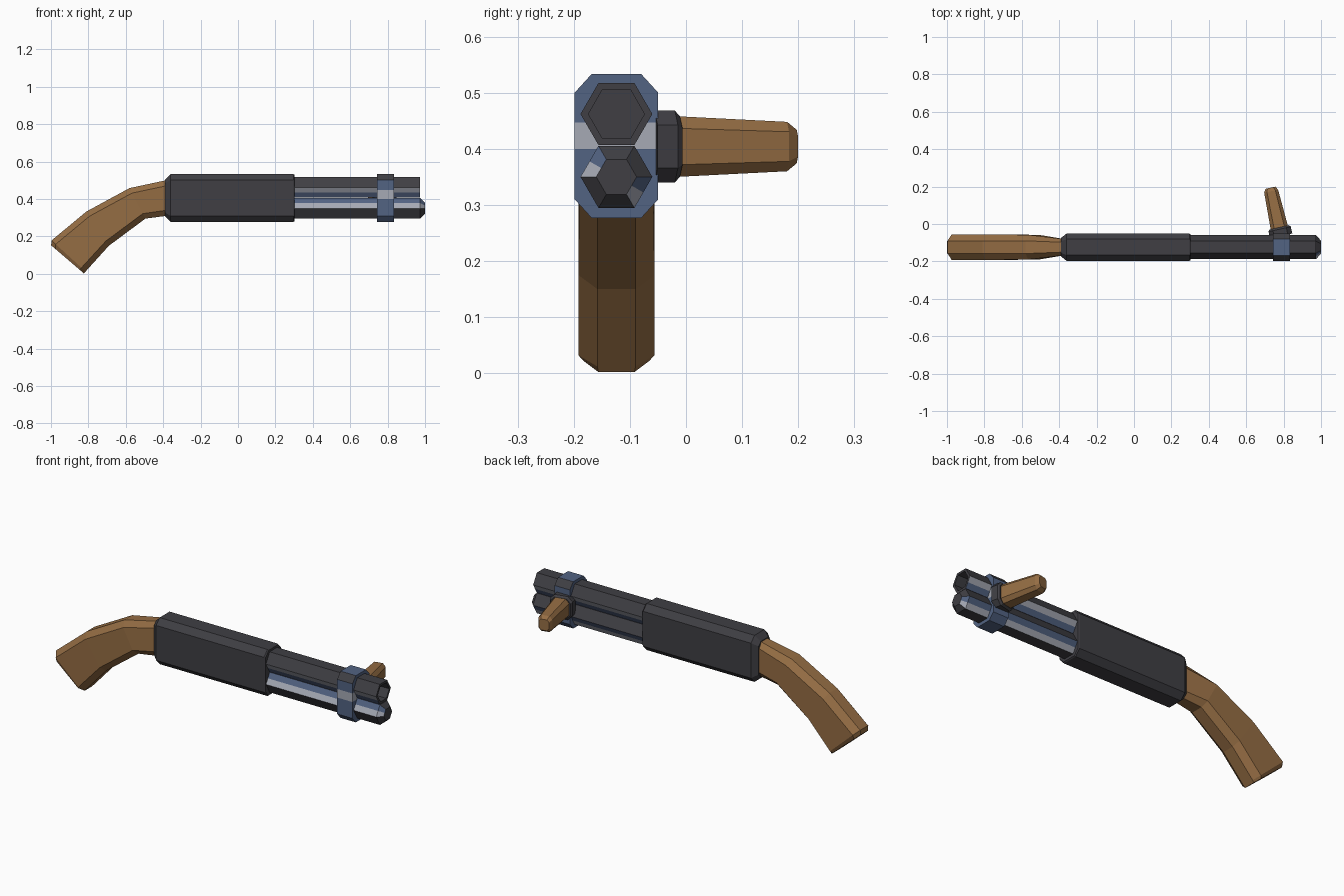
import bpy, bmesh, math
from mathutils import Vector

if "Cube" in bpy.data.objects:
    bpy.data.objects.remove(bpy.data.objects["Cube"])

CY = -0.124  # centre line of the body


def mat(name, rgb):
    m = bpy.data.materials.new(name)
    m.diffuse_color = (*rgb, 1)
    m.use_nodes = True
    m.node_tree.nodes["Principled BSDF"].inputs["Base Color"].default_value = m.diffuse_color
    return m


GREY = mat("dark grey metal", (0.05, 0.049, 0.057))
BLUE = mat("blue steel", (0.085, 0.125, 0.225))
LIGHT = mat("light steel", (0.38, 0.40, 0.46))
WOOD = mat("brown wood", (0.30, 0.153, 0.057))


def loft(name, rings, mats, rule=None, cuts=()):
    """Skin a list of equal rings, cap both ends, colour by rule(side, face)."""
    bm = bmesh.new()
    side = bm.faces.layers.int.new("side")
    vs = [[bm.verts.new(p) for p in r] for r in rings]
    n = len(rings[0])
    for a, b in zip(vs, vs[1:]):
        for i in range(n):
            f = bm.faces.new((a[i], a[(i + 1) % n], b[(i + 1) % n], b[i]))
            f[side] = i
    for r in (vs[0], vs[-1]):
        f = bm.faces.new(r)
        f[side] = -1
    for z in cuts:
        bmesh.ops.bisect_plane(bm, geom=bm.verts[:] + bm.edges[:] + bm.faces[:],
                               plane_co=(0, 0, z), plane_no=(0, 0, 1))
    bmesh.ops.recalc_face_normals(bm, faces=bm.faces[:])
    if rule:
        for f in bm.faces:
            f.normal_update()
            f.material_index = rule(f[side], f)
    bm.faces.layers.int.remove(side)
    me = bpy.data.meshes.new(name)
    bm.to_mesh(me)
    bm.free()
    for m in mats:
        me.materials.append(m)
    ob = bpy.data.objects.new(name, me)
    bpy.context.collection.objects.link(ob)
    return ob


def oct_points(hw, hh, fw, fh):
    """Chamfered rectangle: half width/height, and half lengths of the flats."""
    return [(hw, -fh), (hw, fh), (fw, hh), (-fw, hh),
            (-hw, fh), (-hw, -fh), (-fw, -hh), (fw, -hh)]


def oct_ring(x, hw, hh, fw, fh, cz=0.405):
    return [(x, CY + u, cz + v) for u, v in oct_points(hw, hh, fw, fh)]


def hex_ring(x, r, cz):
    """Hexagon with a midpoint on each side so a side can carry two colours."""
    c = [Vector((x, CY + r * math.cos(i * math.pi / 3), cz + r * math.sin(i * math.pi / 3)))
         for i in range(6)]
    return [p for i in range(6) for p in (c[i], (c[i] + c[(i + 1) % 6]) / 2)]


# receiver, bevelled at the rear
loft("receiver", [oct_ring(-0.39, 0.05, 0.098, 0.03, 0.078),
                  oct_ring(-0.36, 0.073, 0.128, 0.043, 0.096),
                  oct_ring(0.296, 0.073, 0.128, 0.043, 0.096),
                  oct_ring(0.302, 0.069, 0.124, 0.041, 0.093)], [GREY])

# barrel with recessed muzzle
UP = {6: 2, 7: 1, 10: 1, 11: 2}
loft("barrel", [hex_ring(x, r, 0.462) for x, r in
                ((0.28, 0.064), (0.972, 0.064), (0.972, 0.05), (0.89, 0.05))],
     [GREY, BLUE, LIGHT],
     lambda s, f: UP.get(s, 0) if f.calc_center_median().x < 0.7 and abs(f.normal.x) < 0.5 else 0)

# magazine tube with tapered end
LOW = {4: 1, 5: 2, 10: 2, 11: 1}
loft("magazine_tube", [hex_ring(x, r, 0.35) for x, r in
                       ((0.28, 0.064), (0.973, 0.064), (0.999, 0.036))],
     [GREY, BLUE, LIGHT], lambda s, f: LOW.get(s, 0))


# clamp band: blue with a light stripe, grey chamfers
def band_rule(s, f):
    if s in (1, 3, 5, 7):
        return 0 if s != 7 and s != 5 else 1
    z = f.calc_center_median().z
    return 2 if 0.4 < z < 0.447 and abs(f.normal.z) < 0.5 else 1


loft("clamp_band", [oct_ring(x, 0.0745, 0.1285, 0.044, 0.095) for x in (0.742, 0.835)],
     [GREY, BLUE, LIGHT], band_rule, cuts=(0.4, 0.447))

# stock: octagonal sections from top point, bottom point, half width
STOCK = [((-0.37, 0.503), (-0.37, 0.311), 0.043, 0.026),
         ((-0.58, 0.458), (-0.495, 0.295), 0.066, 0.034),
         ((-0.81, 0.333), (-0.69, 0.150), 0.068, 0.034),
         ((-0.997, 0.178), (-0.815, 0.012), 0.068, 0.034),
         ((-0.999, 0.152), (-0.824, 0.002), 0.058, 0.032)]
rings = []
for t, b, hw, fw in STOCK:
    top, bot = Vector((t[0], 0, t[1])), Vector((b[0], 0, b[1]))
    mid, d = (top + bot) / 2, (top - bot) / 2
    k = 1 - 0.03 / d.length
    rings.append([mid + d * v + Vector((0, CY + u, 0)) for u, v in oct_points(hw, 1, fw, k)])
loft("stock", rings, [WOOD])

# side handle and its mount share one slanted axis
base, tip = Vector((0.777, -0.02, 0.404)), Vector((0.729, 0.194, 0.404))
axis = (tip - base).normalized()
across = axis.cross(Vector((0, 0, 1)))


def slanted(dist, hw, hh, k=0.6):
    c = base + axis * dist
    return [c + across * u + Vector((0, 0, v)) for u, v in oct_points(hw, hh, hw * k, hh * k)]


loft("handle_mount", [slanted(-0.045, 0.061, 0.064), slanted(-0.008, 0.061, 0.064),
                      slanted(0.002, 0.054, 0.054)], [GREY])
loft("side_handle", [slanted(-0.002, 0.047, 0.054), slanted(0.2, 0.038, 0.044),
                     slanted(0.219, 0.027, 0.030)], [WOOD])
